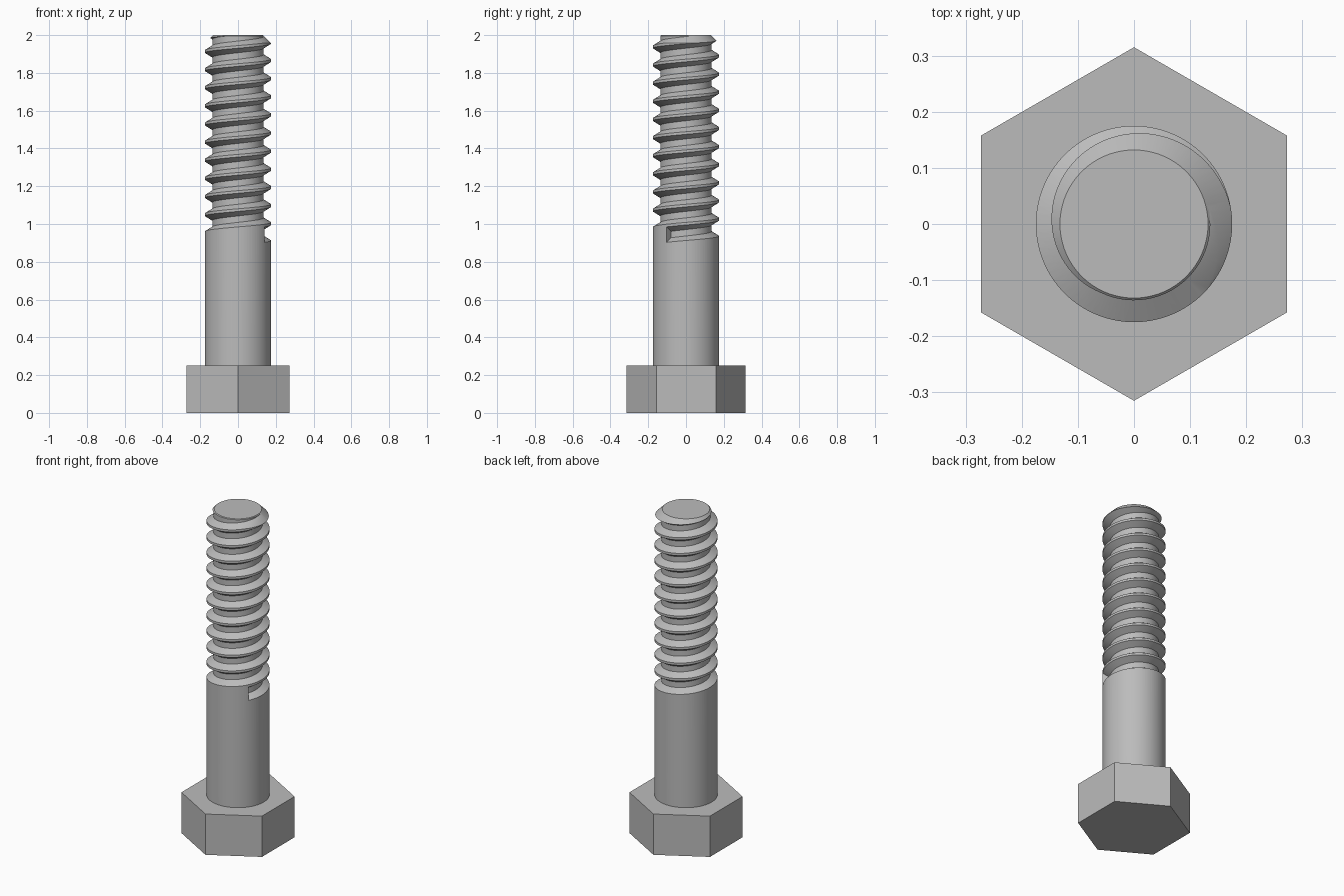
import bpy, bmesh, math

if "Cube" in bpy.data.objects:
    bpy.data.objects.remove(bpy.data.objects["Cube"], do_unlink=True)

HEAD_H, HEAD_R = 0.25, 0.315
SHAFT_R, TOP_R, ROOT_R = 0.175, 0.132, 0.136
PITCH, OPENING, ROOT_W = 0.096, 0.082, 0.034
START_Z, START_A = 0.903, math.radians(-36)
SEGS = 72

steel = bpy.data.materials.new("steel_grey")
steel.use_nodes = True
grey = (0.5, 0.5, 0.5, 1)
steel.diffuse_color = grey
steel.node_tree.nodes["Principled BSDF"].inputs["Base Color"].default_value = grey


def make_object(name, rings, closed_profile=False):
    """Skin a list of equal rings and cap both ends."""
    bm = bmesh.new()
    loops = [[bm.verts.new(p) for p in ring] for ring in rings]
    for a, b in zip(loops, loops[1:]):
        for i in range(len(a)):
            j = (i + 1) % len(a)
            bm.faces.new((a[i], a[j], b[j], b[i]))
    bm.faces.new(loops[0])
    bm.faces.new(loops[-1])
    bmesh.ops.recalc_face_normals(bm, faces=bm.faces)
    mesh = bpy.data.meshes.new(name)
    bm.to_mesh(mesh)
    bm.free()
    obj = bpy.data.objects.new(name, mesh)
    bpy.context.collection.objects.link(obj)
    mesh.materials.append(steel)
    return obj


def circle(r, z, sides, turn=0.0):
    angles = [turn + math.tau * i / sides for i in range(sides)]
    return [(r * math.cos(a), r * math.sin(a), z) for a in angles]


# Hexagonal head with corners at front and back
make_object("hex_head", [circle(HEAD_R, z, 6, math.pi / 2) for z in (0, HEAD_H)])

# Shaft with a chamfered tip
shaft = make_object("threaded_shaft", [
    circle(SHAFT_R, HEAD_H, SEGS),
    circle(SHAFT_R, 2 - (SHAFT_R - TOP_R), SEGS),
    circle(TOP_R, 2, SEGS)])

# Helical groove cutter: a trapezoid swept upward past the tip
side = (OPENING - ROOT_W) / 2
section = [(SHAFT_R + 0.03, 0), (SHAFT_R, 0), (ROOT_R, side),
           (ROOT_R, side + ROOT_W), (SHAFT_R, OPENING), (SHAFT_R + 0.03, OPENING)]
rings = []
for i in range(int(12.3 * SEGS)):
    turn = i / SEGS
    a = START_A + math.tau * turn
    z = START_Z + PITCH * turn
    rings.append([(r * math.cos(a), r * math.sin(a), z + h) for r, h in section])
cutter = make_object("thread_cutter", rings)
cutter.hide_render = True

# Cut the thread, then drop the cutter
cut = shaft.modifiers.new("thread", "BOOLEAN")
cut.operation = "DIFFERENCE"
cut.solver = "EXACT"
cut.object = cutter
bpy.ops.object.select_all(action="DESELECT")
bpy.context.view_layer.objects.active = shaft
shaft.select_set(True)
bpy.ops.object.modifier_apply(modifier=cut.name)
bpy.data.objects.remove(cutter, do_unlink=True)
bpy.ops.object.shade_smooth_by_angle(angle=math.radians(25))
